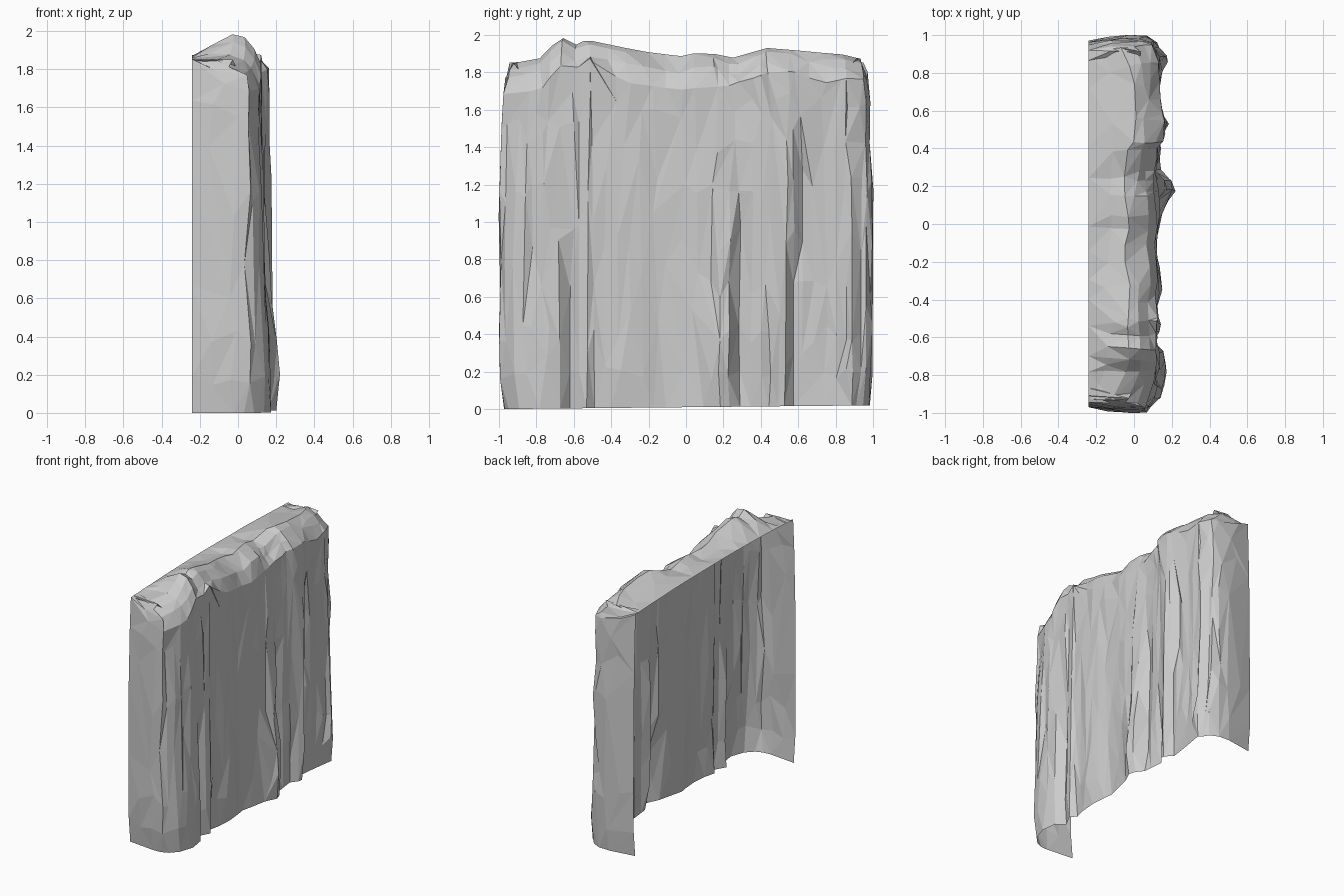
import bpy, random

if "Cube" in bpy.data.objects:
    bpy.data.objects.remove(bpy.data.objects["Cube"])

random.seed(7)

def interp(pts, t):
    if t <= pts[0][0]:
        return pts[0][1]
    for (a, u), (b, v) in zip(pts, pts[1:]):
        if t <= b:
            return u + (v - u) * (t - a) / (b - a)
    return pts[-1][1]

def clamp(v):
    return max(0.0, min(1.0, v))

def rough(lo, hi, step=.16):
    # broad random variation along y
    return [(-1 + i * step, random.uniform(lo, hi)) for i in range(int(2 / step) + 2)]

# front bulge near the ground and near the top, as x over y
LOW = [(-.97, .10), (-.92, .15), (-.8, .18), (-.68, .175), (-.62, .13), (-.52, .145), (-.46, .12),
       (-.33, .15), (-.12, .115), (.05, .15), (.2, .24), (.31, .14), (.45, .14), (.53, .18),
       (.62, .13), (.75, .14), (.88, .185), (.95, .12)]
HIGH = [(-.97, .06), (-.9, .10), (-.7, .12), (-.3, .12), (-.1, .12), (.1, .12), (.25, .10),
        (.4, .13), (.53, .17), (.65, .14), (.8, .13), (.9, .13), (.95, .09)]
# skyline height over y
SKY = [(-.98, 1.84), (-.78, 1.88), (-.67, 2.0), (-.6, 1.95), (-.53, 1.985), (-.2, 1.91),
       (-.02, 1.89), (.1, 1.92), (.25, 1.875), (.43, 1.935), (.85, 1.895), (.97, 1.865)]
FADE = [(0, .8), (.25, 1), (.6, .6), (1.0, .42), (1.6, 0)]
# vertical cracks: y, bottom, top, depth
CRACKS = [(-.83, .7, 1.2, .015), (-.62, 0, .8, .03), (-.49, 0, .35, .02), (.13, .7, 1.2, .02),
          (.29, .2, 1.15, .04), (.45, 0, .25, .015), (.57, .1, .9, .03), (.63, .9, 1.5, .03),
          (.75, .9, 1.5, .015), (.86, .4, 1.4, .02), (.93, .3, 1.5, .015)]

def back_z(y):
    return 1.85 + .025 * (1 - y * y)

# plan columns: side returns at both ends, front columns in between
front = sorted([-.97, -.92, -.87, -.78, -.73, -.67, -.57, -.53, -.43, -.37, -.3, -.23, -.17, -.11,
                -.05, .01, .07, .18, .23, .35, .4, .5, .53, .69, .8, .89, .96] + [c[0] for c in CRACKS])
side = [(-.24, .97), (-.12, .99), (-.02, 1.0), (.05, .995)]
columns = ([("side", x, -y) for x, y in side] + [("front", 0, y) for y in front]
           + [("side", x, y) for x, y in reversed(side)])
ROWS = [0, .1, .22, .36, .52, .68, .82, .92, 1]
# shoulder rings: inset, drop below the skyline
RINGS = [(.035, .07, rough(-.015, .015), rough(0, .03)), (.09, .02, rough(-.03, .03), rough(0, .02)),
         (.16, 0, rough(-.03, .03), rough(0, .01)), (.25, .01, rough(-.03, .03), rough(0, .04))]
RIM = rough(.1, .2)

verts = []
for kind, cx, cy in columns:
    back = abs(cx + .24) < .001 and kind == "side"
    col = []
    wall_top = interp(SKY, cy) - interp(RIM, cy)
    if kind == "side":
        wall_top += (back_z(cy) - wall_top) * clamp(-cx / .24)
    drift = random.uniform(-.02, .02)
    ground = .01 + .01 * cy
    # cliff wall
    for f in ROWS:
        z = ground + f * (wall_top - ground)
        if 0 < f < 1 and not back:
            z += random.uniform(-.06, .06) * (.5 if f < .15 or f > .9 else 1)
        y = cy * (1 - .022 * clamp((z - 1.2) / .6) - .02 * clamp(1 - z / .2) * (abs(cy) > .9))
        x = cx
        if kind == "front":
            k = interp(FADE, z)
            x = interp(HIGH, cy) * (1 - k) + interp(LOW, cy) * k + random.uniform(-.011, .006)
            for gy, lo, hi, depth in CRACKS:
                if gy == cy and lo - .1 < z < hi:
                    x -= depth
            y += drift * z * .5 + random.uniform(-.006, .006)
        elif not back:
            x += random.uniform(-.02, .02)
            y += random.uniform(-.01, .004) * (1 if cy > 0 else -1)
        col.append((x, max(-1, min(1, y)), z))
    # rounded shoulder and rugged top
    bx, by, _ = col[-1]
    for inset, drop, shift, dip in RINGS:
        if kind == "side":
            x, y = cx, by * (1 - inset * .35)
        else:
            x, y = bx - inset + interp(shift, cy), by * (1 - inset * .12)
        sky = interp(SKY, y) - drop - interp(dip, cy)
        w = clamp((x + .24) / .17)
        col.append((x, y, back_z(y) * (1 - w) + sky * w))
    # straight back edge
    y = col[-1][1]
    col.append((-.24, y, back_z(y)))
    verts += col

# open shell of irregular triangles
n = len(ROWS) + len(RINGS) + 1
faces = []
for c in range(len(columns) - 1):
    for r in range(n - 1):
        a, b = c * n + r, (c + 1) * n + r
        if random.random() < .5:
            faces += [(a, b, b + 1), (a, b + 1, a + 1)]
        else:
            faces += [(a, b, a + 1), (b, b + 1, a + 1)]

mesh = bpy.data.meshes.new("cliff_wall")
mesh.from_pydata(verts, [], faces)
mesh.validate()
mesh.update()
cliff = bpy.data.objects.new("cliff_wall", mesh)
bpy.context.collection.objects.link(cliff)

# merge into larger, chunkier rock facets
chunk = cliff.modifiers.new("chunky_facets", "DECIMATE")
chunk.ratio = .55
